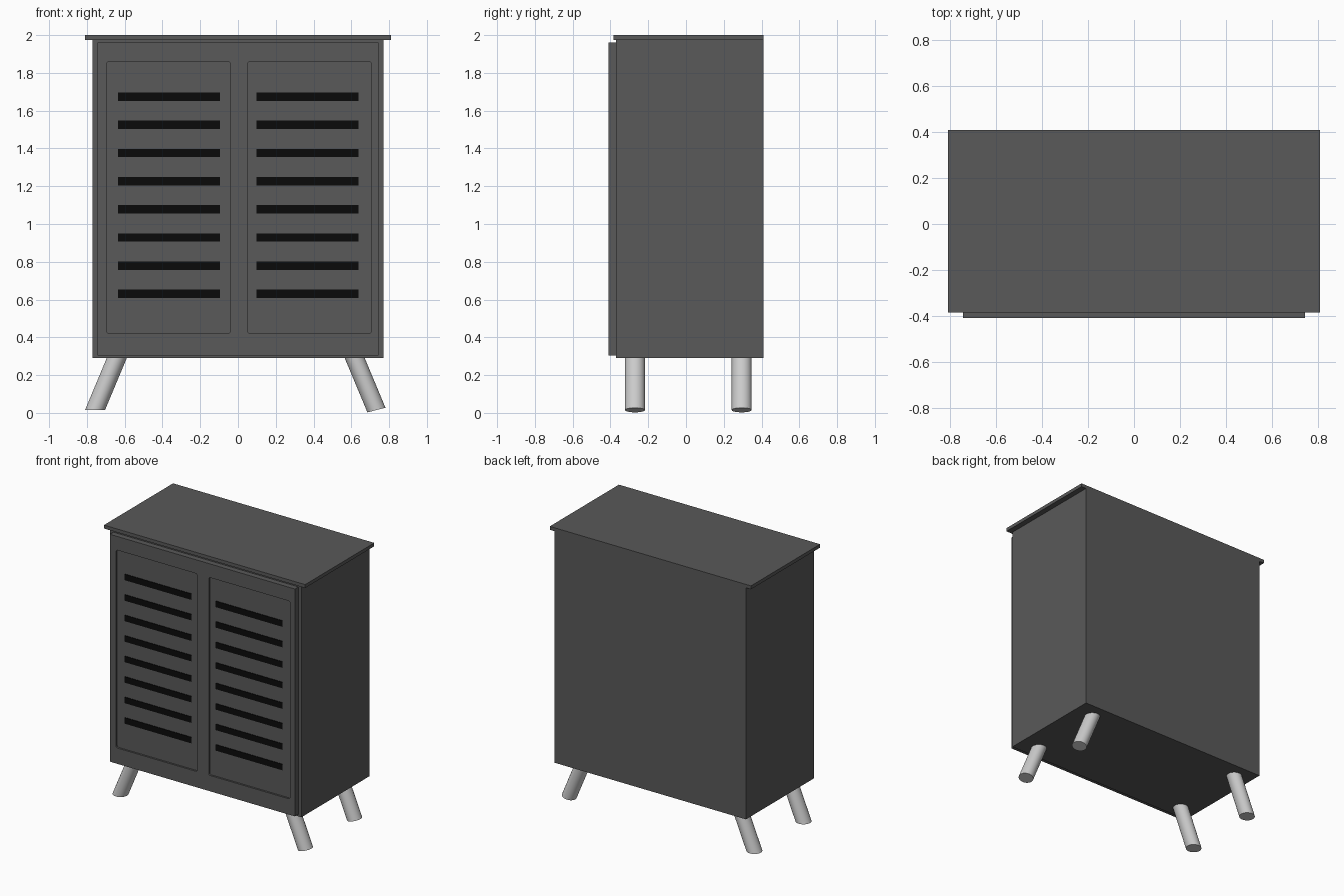
import bpy, bmesh, math

if "Cube" in bpy.data.objects:
    bpy.data.objects.remove(bpy.data.objects["Cube"])


def material(name, v):
    m = bpy.data.materials.new(name)
    m.diffuse_color = (v, v, v, 1)
    m.use_nodes = True
    m.node_tree.nodes["Principled BSDF"].inputs["Base Color"].default_value = m.diffuse_color
    return m


DARK = material("dark_grey", 0.1)
BLACK = material("black", 0.003)


def finish(name, bm, mat=None):
    bmesh.ops.recalc_face_normals(bm, faces=bm.faces)
    me = bpy.data.meshes.new(name)
    bm.to_mesh(me)
    bm.free()
    ob = bpy.data.objects.new(name, me)
    bpy.context.collection.objects.link(ob)
    if mat:
        me.materials.append(mat)
    return ob


def box(name, x, y, z, mat=None, corner=0):
    bm = bmesh.new()
    bmesh.ops.create_cube(bm, size=1)
    for v in bm.verts:
        v.co = [(a + b) / 2 + c * (b - a) for (a, b), c in zip((x, y, z), v.co)]
    if corner:  # round the edges that run front to back
        edges = [e for e in bm.edges
                 if abs(e.verts[0].co.y - e.verts[1].co.y) > 1e-4]
        bmesh.ops.bevel(bm, geom=edges, offset=corner, segments=4,
                        profile=0.5, affect='EDGES')
    return finish(name, bm, mat)


def leg(name, top_x, foot_x, y, foot_slope, r=0.053, n=32):
    bm = bmesh.new()
    rings = []
    for cx, z, slope in ((top_x, 0.29, 0), (foot_x, 0.015, foot_slope)):
        ring = []
        for i in range(n):
            a = 2 * math.pi * i / n
            dx, dz = r * math.cos(a), slope * r * math.cos(a)
            lean = (foot_x - top_x) / (0.015 - 0.29) * dz
            ring.append(bm.verts.new((cx + dx + lean, y + r * math.sin(a), z + dz)))
        rings.append(ring)
        bm.faces.new(ring)
    for i in range(n):
        j = (i + 1) % n
        bm.faces.new((rings[0][i], rings[0][j], rings[1][j], rings[1][i]))
    ob = finish(name, bm)
    bpy.context.view_layer.objects.active = ob
    ob.select_set(True)
    bpy.ops.object.shade_smooth_by_angle()
    ob.select_set(False)


# Cabinet carcass and top board
box("cabinet_body", (-0.77, 0.77), (-0.37, 0.41), (0.29, 1.975), DARK)
box("top_board", (-0.81, 0.81), (-0.385, 0.41), (1.975, 2.0), DARK)

# Doors with recessed panels and dark louvre slots
for side, door_x, panel_x, slot_x in (
        ("left", (-0.745, 0), (-0.695, -0.042), (-0.635, -0.095)),
        ("right", (0, 0.745), (0.052, 0.705), (0.098, 0.638))):
    door = box(side + "_door", door_x, (-0.41, -0.37), (0.305, 1.96), DARK)
    cutter = box(side + "_panel_cutter", panel_x, (-0.45, -0.397), (0.42, 1.86), DARK, 0.012)
    cutter.hide_render = True
    cutter.hide_viewport = False
    mod = door.modifiers.new("recess", 'BOOLEAN')
    mod.operation = 'DIFFERENCE'
    mod.solver = 'EXACT'
    mod.object = cutter
    bpy.context.view_layer.objects.active = door
    bpy.ops.object.modifier_apply(modifier=mod.name)
    bpy.data.objects.remove(cutter)
    for i in range(8):
        z = 0.63 + i * 0.1492
        box(f"{side}_slot_{i + 1}", slot_x, (-0.401, -0.39), (z - 0.022, z + 0.022), BLACK)

# Splayed legs
for row, y in (("front", -0.27), ("rear", 0.295)):
    leg(row + "_left_leg", -0.642, -0.757, y, 0)
    leg(row + "_right_leg", 0.618, 0.733, y, 0.23)
